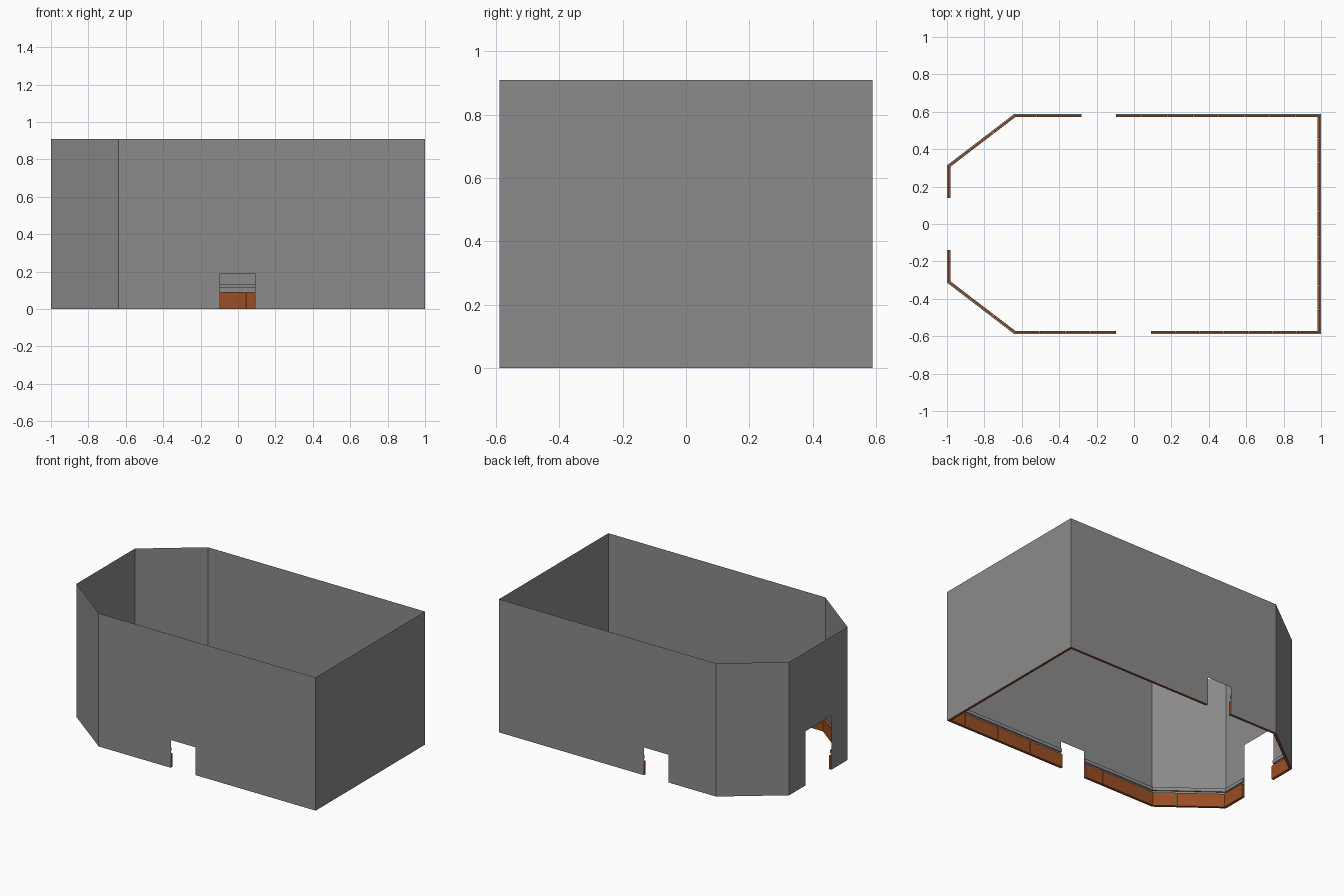
import bpy, bmesh, math
from mathutils import Vector

if "Cube" in bpy.data.objects:
    bpy.data.objects.remove(bpy.data.objects["Cube"])

H = 0.91
# room outline, counter-clockwise from the front left
OUT = [Vector(p) for p in [(-0.64, -0.59), (1, -0.59), (1, 0.59),
                           (-0.64, 0.59), (-1, 0.315), (-1, -0.315)]]
# door openings: side -> (start, end along the side, height)
DOORS = {0: (0.545, 0.73, 0.19), 2: (1.095, 1.28, 0.19), 4: (0.175, 0.455, 0.37)}


def material(name, color):
    m = bpy.data.materials.new(name)
    m.diffuse_color = (*color, 1)
    m.use_nodes = True
    m.node_tree.nodes["Principled BSDF"].inputs["Base Color"].default_value = m.diffuse_color
    return m


GREY = material("grey plaster", (0.26, 0.26, 0.26))
WOOD = material("brown wood", (0.32, 0.075, 0.018))


def finish(bm, name, mat):
    me = bpy.data.meshes.new(name)
    bm.to_mesh(me)
    bm.free()
    me.materials.append(mat)
    bpy.context.collection.objects.link(bpy.data.objects.new(name, me))


def side(i):
    a, b = OUT[i], OUT[(i + 1) % 6]
    d = (b - a).normalized()
    return a, d, Vector((-d.y, d.x)), (b - a).length


def box(bm, i, s0, s1, depth, z0, z1):
    """Box lying on the inside of a wall, mitred at the room corners."""
    a, d, n, L = side(i)

    def inner(s):
        if s < 1e-6:
            m = (n + side(i - 1)[2]).normalized()
        elif s > L - 1e-6:
            m = (n + side((i + 1) % 6)[2]).normalized()
        else:
            m = n
        return a + d * s + m * (depth / m.dot(n))
    ring = [a + d * s0 + n * 0.001, a + d * s1 + n * 0.001, inner(s1), inner(s0)]
    lo = [bm.verts.new((*p, z0)) for p in ring]
    hi = [bm.verts.new((*p, z1)) for p in ring]
    bm.faces.new(lo[::-1])
    bm.faces.new(hi)
    for k in range(4):
        j = (k + 1) % 4
        bm.faces.new((lo[k], lo[j], hi[j], hi[k]))


# thin wall shell with door openings
walls, panels, rail = bmesh.new(), bmesh.new(), bmesh.new()
for i in range(6):
    a, d, n, L = side(i)

    def quad(s0, s1, z0, z1):
        p, q = a + d * s0, a + d * s1
        walls.faces.new([walls.verts.new(v) for v in
                         ((*p, z0), (*q, z0), (*q, z1), (*p, z1))])
    spans = [(0, L)]
    if i in DOORS:
        s0, s1, h = DOORS[i]
        spans = [(0, s0), (s1, L)]
        # one outline face per wall, notched around the door
        path = [(0, 0), (s0, 0), (s0, h), (s1, h), (s1, 0), (L, 0), (L, H), (0, H)]
        walls.faces.new([walls.verts.new((*(a + d * s), z)) for s, z in path])
    else:
        quad(0, L, 0, H)
    # wainscot boards and the slim rail above them
    for s0, s1 in spans:
        count = max(1, round((s1 - s0) / 0.135))
        w = (s1 - s0) / count
        for k in range(count):
            g0 = 0.0015 if k else 0
            g1 = 0.0015 if k < count - 1 else 0
            box(panels, i, s0 + k * w + g0, s0 + (k + 1) * w - g1, 0.018, 0, 0.092)
        box(rail, i, s0, s1, 0.009, 0.112, 0.135)

bmesh.ops.remove_doubles(walls, verts=walls.verts, dist=1e-5)
finish(walls, "room_walls", GREY)
finish(panels, "wainscot_boards", WOOD)
finish(rail, "wall_rail", GREY)
